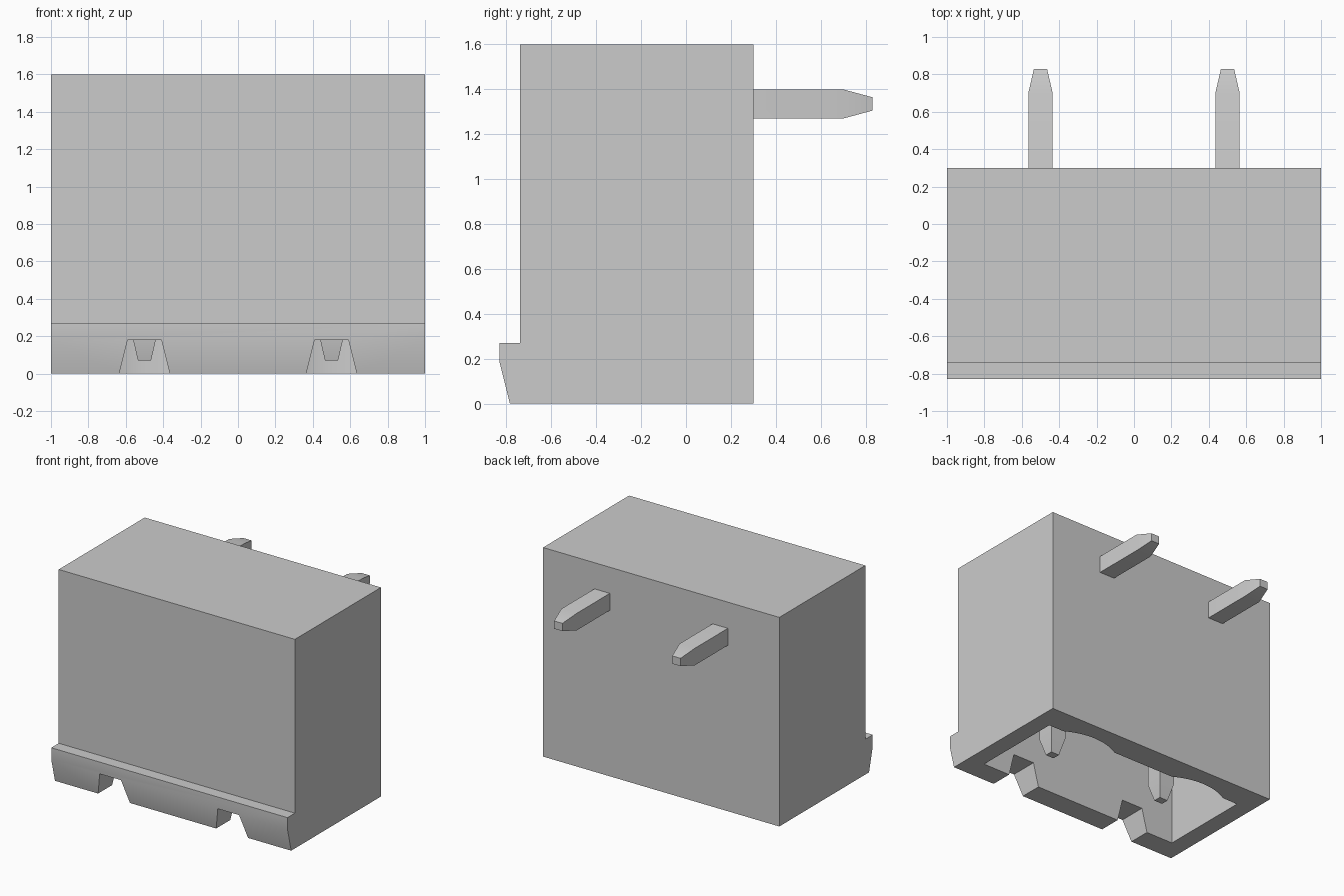
import bpy, bmesh, math
from mathutils import Vector

cube = bpy.data.objects.get("Cube")
if cube:
    bpy.data.objects.remove(cube, do_unlink=True)

grey = bpy.data.materials.new("plain grey")
grey.use_nodes = True
colour = (0.6, 0.6, 0.6, 1)
grey.diffuse_color = colour
grey.node_tree.nodes["Principled BSDF"].inputs["Base Color"].default_value = colour


def loft(name, rings):
    """Skin a list of equal-length point rings and cap both ends."""
    bm = bmesh.new()
    loops = [[bm.verts.new(p) for p in ring] for ring in rings]
    n = len(loops[0])
    for a, b in zip(loops, loops[1:]):
        for i in range(n):
            j = (i + 1) % n
            bm.faces.new((a[i], a[j], b[j], b[i]))
    bm.faces.new(loops[0])
    bm.faces.new(loops[-1])
    bmesh.ops.recalc_face_normals(bm, faces=bm.faces)
    mesh = bpy.data.meshes.new(name)
    bm.to_mesh(mesh)
    bm.free()
    obj = bpy.data.objects.new(name, mesh)
    bpy.context.collection.objects.link(obj)
    mesh.materials.append(grey)
    return obj


def activate(obj):
    bpy.ops.object.select_all(action='DESELECT')
    obj.select_set(True)
    bpy.context.view_layer.objects.active = obj


def cut(obj, cutter):
    activate(obj)
    mod = obj.modifiers.new("cut", 'BOOLEAN')
    mod.operation = 'DIFFERENCE'
    mod.solver = 'EXACT'
    mod.object = cutter
    bpy.ops.object.modifier_apply(modifier=mod.name)
    bpy.data.objects.remove(cutter, do_unlink=True)


# Housing: side profile with the front lip, extruded across x
side = [(-0.785, 0), (0.30, 0), (0.30, 1.6), (-0.74, 1.6),
        (-0.74, 0.27), (-0.83, 0.27), (-0.83, 0.18)]
housing = loft("housing", [[(x, y, z) for y, z in side] for x in (-1, 1)])

# Cavity open at the bottom, with a shallow round recess behind each pin
PIN_X, PIN_Y = 0.5, -0.30
plan = [(-0.865, -0.615), (0.865, -0.615), (0.865, 0.10)]
radius, half_angle = 0.465, math.asin(0.235 / 0.465)
for cx in (PIN_X, -PIN_X):
    for i in range(17):
        a = half_angle * (1 - i / 8)
        plan.append((cx + radius * math.sin(a), PIN_Y + radius * math.cos(a)))
plan.append((-0.865, 0.10))
cut(housing, loft("cavity_cutter", [[(x, y, z) for x, y in plan] for z in (-0.1, 1.05)]))

# Tapered notches through the front wall
for cx in (-PIN_X, PIN_X):
    notch = [(-0.16, -0.1), (0.16, -0.1), (0.09, 0.18), (-0.09, 0.18)]
    cut(housing, loft("notch_cutter", [[(cx + x, y, z) for x, z in notch]
                                       for y in (-1.0, -0.45)]))

# Bent square pins: (centre y, z), offset direction in the side plane, half sizes
LEG_Z, W = 1.335, 0.065
stations = [((PIN_Y, 0.07), (1, 0), 0.03, 0.035),
            ((PIN_Y, 0.20), (1, 0), W, W),
            ((PIN_Y, LEG_Z), (1, -1), W, W),
            ((0.70, LEG_Z), (0, -1), W, W),
            ((0.83, LEG_Z), (0, -1), 0.03, 0.035)]
pins = []
for label, cx in (("right_pin", -PIN_X), ("left_pin", PIN_X)):
    rings = []
    for (y, z), (dy, dz), h, w in stations:
        rings.append([Vector((cx + sx * w, y + s * dy * h, z + s * dz * h))
                      for sx, s in ((-1, -1), (1, -1), (1, 1), (-1, 1))])
    pins.append(loft(label, rings))

for obj in [housing] + pins:
    activate(obj)
    bpy.ops.object.shade_smooth_by_angle(angle=math.radians(30))
